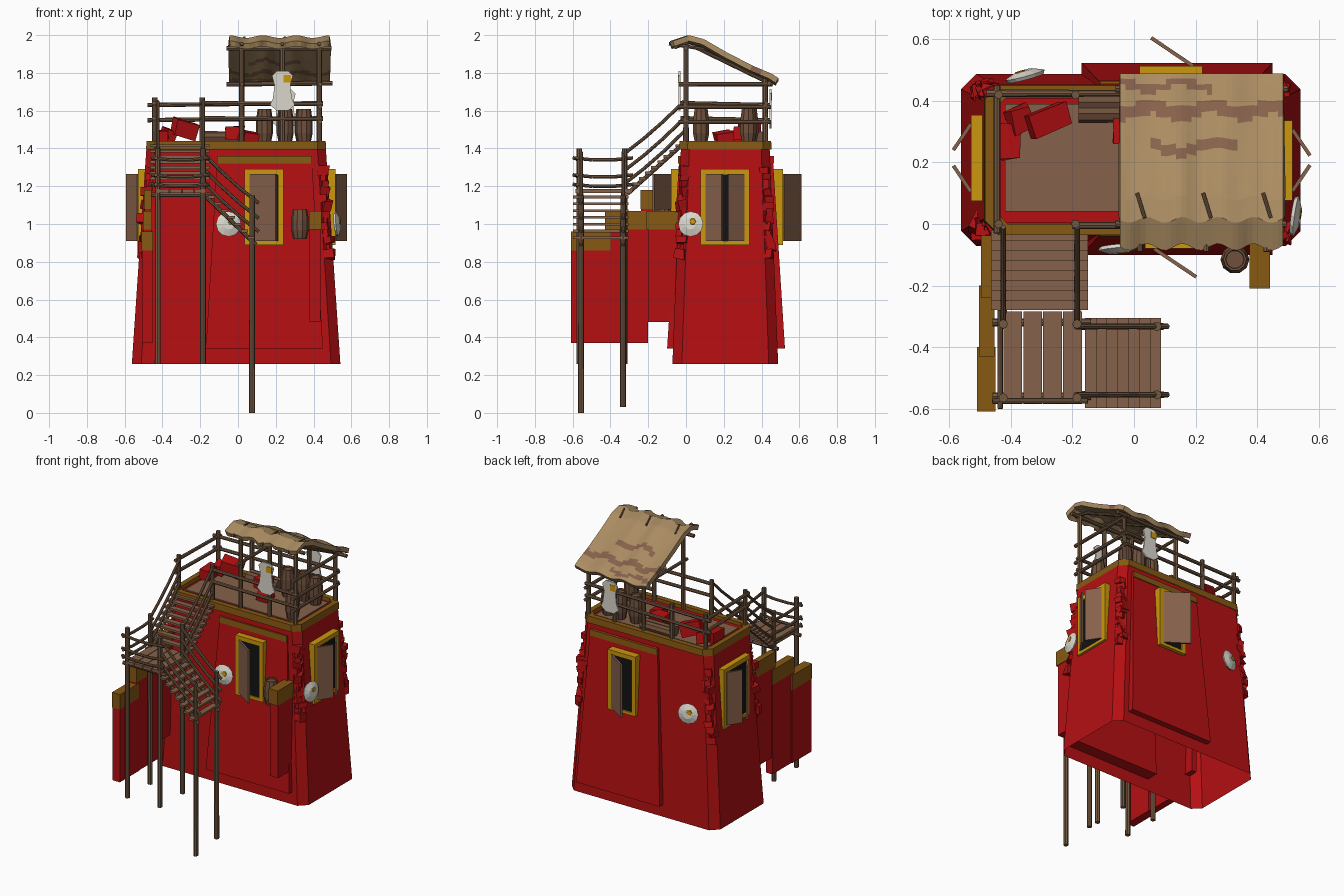
import bpy, bmesh, math, random
from mathutils import Vector, Matrix

if "Cube" in bpy.data.objects:
    bpy.data.objects.remove(bpy.data.objects["Cube"])
random.seed(4)

def mat(name, c):
    m = bpy.data.materials.new(name)
    m.diffuse_color = (*c, 1)
    m.use_nodes = True
    m.node_tree.nodes["Principled BSDF"].inputs["Base Color"].default_value = m.diffuse_color
    return m
RED = mat("red_plaster", (0.46, 0.005, 0.006))
TRIM = mat("mustard_trim", (0.24, 0.10, 0.006))
YEL = mat("yellow_frame", (0.60, 0.31, 0.004))
WOOD = mat("plank_wood", (0.24, 0.12, 0.07))
POLE = mat("pole_wood", (0.17, 0.098, 0.053))
DARK = mat("barrel_brown", (0.16, 0.08, 0.045))
TAN = mat("tan_cloth", (0.40, 0.26, 0.12))
WHITE = mat("white_hide", (0.70, 0.68, 0.60))
BLACK = mat("black_opening", (0.006, 0.006, 0.006))

def mesh(name, verts, faces, m, M=None):
    me = bpy.data.meshes.new(name)
    me.from_pydata([tuple(M @ Vector(v)) if M else tuple(v) for v in verts], [], faces)
    bm = bmesh.new()
    bm.from_mesh(me)
    bmesh.ops.recalc_face_normals(bm, faces=bm.faces)
    bm.to_mesh(me)
    bm.free()
    me.materials.append(m)
    ob = bpy.data.objects.new(name, me)
    bpy.context.collection.objects.link(ob)
    return ob

def loft(name, rings, m, M=None, caps=(True, True)):
    n = len(rings[0])
    f = [(k*n+i, k*n+(i+1) % n, (k+1)*n+(i+1) % n, (k+1)*n+i)
         for k in range(len(rings)-1) for i in range(n)]
    if caps[0]: f.append(tuple(range(n)))
    if caps[1]: f.append(tuple(range((len(rings)-1)*n, len(rings)*n)))
    return mesh(name, [v for r in rings for v in r], f, m, M)

def rect(x0, x1, y0, y1, z):
    return [(x0, y0, z), (x1, y0, z), (x1, y1, z), (x0, y1, z)]

def box(name, x0, x1, y0, y1, z0, z1, m, M=None):
    return loft(name, [rect(x0, x1, y0, y1, z0), rect(x0, x1, y0, y1, z1)], m, M)

def octa(hx, hy, c, z, cx=-0.01, cy=0.208):
    p = [(hx-c, -hy), (hx, -hy+c), (hx, hy-c), (hx-c, hy),
         (c-hx, hy), (-hx, hy-c), (-hx, c-hy), (c-hx, -hy)]
    return [(cx+x, cy+y, z) for x, y in p]

def ring(r, z, n=8):
    return [(r*math.cos(2*math.pi*i/n), r*math.sin(2*math.pi*i/n), z) for i in range(n)]

def pole(name, a, b, r=0.012, m=POLE):
    a, b = Vector(a), Vector(b)
    M = Matrix.Translation(a) @ (b-a).to_track_quat('Z', 'Y').to_matrix().to_4x4()
    return loft(name, [ring(r*1.05, 0), ring(r, (b-a).length)], m, M)

def rope_rail(name, a, b, r=0.009, sag=0.012):
    # slightly sagging rail in three pieces
    a, b = Vector(a), Vector(b)
    pts = [a.lerp(b, t) - Vector((0, 0, sag*4*t*(1-t))) for t in (0, 1/3, 2/3, 1)]
    for p, q in zip(pts, pts[1:]):
        pole(name, p, q, r)

# --- tower body (open underneath), trim, roof floor
loft("tower_body", [octa(0.552, 0.28, 0.05, 0.26), octa(0.475, 0.235, 0.045, 1.40)], RED, caps=(False, True))
loft("roof_trim", [octa(0.477, 0.245, 0.045, 1.395), octa(0.474, 0.243, 0.045, 1.44),
                   octa(0.44, 0.208, 0.04, 1.44), octa(0.44, 0.208, 0.04, 1.40)], TRIM, caps=(False, False))
box("roof_base", -0.44, 0.42, 0.005, 0.41, 1.39, 1.42, RED)
box("roof_floor", -0.42, 0.40, 0.04, 0.39, 1.41, 1.427, WOOD)

# --- raised trapezoid panels, front and back, with a mustard top strip
for s, side in ((1, "front"), (-1, "back")):
    M = Matrix.Translation((0, 0.212, 0)) @ Matrix.Diagonal((1, s, 1, 1))
    loft(side+"_panel", [rect(-0.17, 0.45, -0.312, -0.2, 0.34), rect(-0.11, 0.39, -0.247, -0.18, 1.36)], RED, M)
    loft(side+"_panel_strip", [rect(-0.112, 0.392, -0.255, -0.2, 1.32), rect(-0.11, 0.39, -0.253, -0.2, 1.36)], TRIM, M)

# --- windows: frame, dark opening, shutters
def window(side, loc, deg, w, double):
    M = Matrix.Translation(loc) @ Matrix.Rotation(math.radians(deg), 4, 'Z')
    h = w/2
    for x0, x1, z0, z1 in ((-h, .03-h, -.2, .2), (h-.03, h, -.2, .2), (-h, h, .17, .2), (-h, h, -.2, -.18)):
        box(side+"_window_frame", x0, x1, 0, 0.07, z0, z1, YEL, M)
    box(side+"_window_opening", .03-h, h-.03, 0.010, 0.018, -.18, .17, BLACK, M)
    L = 0.102 if double else 0.165
    for k in ((1, -1) if double else (1,)):
        H = M @ Matrix.Diagonal((k, 1, 1, 1)) @ Matrix.Translation((.03-h, 0, 0)) @ Matrix.Rotation(math.radians(-34), 4, 'Z')
        box(side+"_shutter", 0, L, -0.006, 0.006, -0.18, 0.175, WOOD, H)
window("front", (0.138, -0.08, 1.09), 0, 0.205, False)
window("back", (0.12, 0.513, 1.09), 180, 0.205, False)
window("right", (0.515, 0.207, 1.09), 90, 0.26, True)
window("left", (-0.53, 0.215, 1.09), -90, 0.28, True)

# --- broken masonry on corners and roof
def stone(name, p, s, m=RED):
    R = Matrix.Translation(p) @ Matrix.Rotation(random.uniform(-.5, .5), 4, (random.random(), random.random(), 1))
    v = [[c*random.uniform(.75, 1.1) for c in (a*s[0], b*s[1], d*s[2])]
         for d in (-.5, .5) for a, b in ((-1, -1), (1, -1), (1, 1), (-1, 1)) for a, b in ((a/2, b/2),)]
    loft(name, [v[:4], v[4:]], m, R)
for sx in (-1, 1):
    for sy in (-1, 1):
        for i in range(13):
            z = 0.84 + 0.037*i
            t = (z-0.26)/1.14
            stone("corner_stone", (-0.01+sx*(0.530-0.077*t+random.uniform(-.02, .01)),
                  0.208+sy*(0.258-0.045*t+random.uniform(-.02, .01)), z),
                  [random.uniform(.035, .065) for _ in range(3)])
for x, y, z, s in ((-.28, .34, 1.50, (.15, .09, .09)), (-.4, .27, 1.46, (.07, .12, .07)), (-.37, .34, 1.47, (.08, .08, .07)),
                   (-.02, .3, 1.48, (.11, .09, .08)), (.06, .2, 1.46, (.1, .1, .06))):
    stone("roof_rubble", (x, y, z), s)

# --- stepped wall at left, small buttress at right
for i, (y0, y1, z0, z1) in enumerate(((-.61, -.40, .37, .96), (-.43, -.20, .37, 1.07), (-.24, -.0, .48, 1.18))):
    x0, x1 = -.51+.006*i, -.45-.004*i
    box("step_wall", x0+.002, x1-.002, y0+.002, y1, z0, z1-.1, RED)
    box("step_wall_cap", x0, x1, y0, y1, z1-.1, z1, TRIM)
box("buttress", .378, .438, -.20, -.03, .48, .97, RED)
box("buttress_cap", .375, .442, -.21, -.03, .97, 1.07, TRIM)

# --- barrels and bundle
def barrel(name, x, y, z, r, h):
    loft(name, [ring(r*a, h*b, 10) for a, b in ((.75, 0), (1, .3), (1, .65), (.8, 1), (.65, 1), (.62, .95))],
         DARK, Matrix.Translation((x, y, z)))
for x, y in ((.14, .33), (.25, .34), (.345, .33), (.35, .08)):
    barrel("roof_barrel", x, y, 1.425, .045, .185)
barrel("window_jar", .328, -.115, .92, .047, .16)
for y in (.36, .395):
    pole("log_bundle", (-.18, y, 1.46), (.05, y, 1.46), .03, DARK)

# --- roof railing
for x, y in ((-.44, 0), (-.19, 0), (-.44, .42), (-.19, .42)):
    pole("rail_post", (x, y, 1.38), (x, y, 1.67), .014)
for z in (1.64, 1.56):
    pole("front_rail", (-.2, -.005, z), (.45, -.005, z-.005), .011)
    pole("back_rail", (-.48, .425, z-.01), (.45, .425, z), .011)
    pole("left_rail", (-.445, -.03, z), (-.445, .45, z-.01), .011)
for z in (1.74, 1.62, 1.54):
    pole("right_rail", (.435, -.04, z), (.435, .45, z), .011)

# --- canopy: posts, beams, rafters, sagging cloth
for x in (.02, .235, .43):
    pole("canopy_front_post", (x, 0, 1.40), (x, 0, 1.95), .014)
    pole("canopy_back_post", (x, .42, 1.40), (x, .42, 1.77), .014)
    pole("rafter", (x, -.09, 1.955), (x, .1, 1.925), .009)
    pole("rafter", (x, 0.05, 1.935), (x, .46, 1.735), .009)
    pole("cloth_peg", (x-.01, .10, 1.965), (x+.015, .02, 1.988), .006)
pole("front_beam", (-.06, 0, 1.93), (.495, 0, 1.93), .012)
pole("back_beam", (-.06, .44, 1.74), (.5, .44, 1.745), .012)
pole("side_beam", (.02, -.04, 1.74), (.02, .45, 1.74), .01)

prof = [(-.09, 1.962), (0, 1.992), (.08, 1.972), (.2, 1.905), (.35, 1.83), (.45, 1.79), (.49, 1.765)]
def cloth_z(y):
    for (a, za), (b, zb) in zip(prof, prof[1:]):
        if y <= b + 1e-6:
            return za + (zb-za)*(y-a)/(b-a)
N = 32
V = [(-.045+.53*i/N, -.075*(1+.15*math.sin(i*.9))*(1-j/N)+.49*j/N,
      cloth_z(-.09+.58*j/N) + .007*math.cos(i/N*6*math.pi)) for j in range(N+1) for i in range(N+1)]
F = [(j*(N+1)+i, j*(N+1)+i+1, (j+1)*(N+1)+i+1, (j+1)*(N+1)+i) for j in range(N) for i in range(N)]
cloth = mesh("canopy_cloth", V, F, TAN)
cloth.data.materials.append(WOOD)
for p in cloth.data.polygons:   # weathered streaks
    x, y, _ = p.center
    w = .012*math.sin(x*31)
    if (abs(y-.37-w) < .022) or (abs(y-.24-w-.05*x) < .018 and .05 < x < .33) or (abs(y-.45+w) < .012 and x < .25):
        p.material_index = 1
so = cloth.modifiers.new("thick", 'SOLIDIFY')
so.thickness, so.offset = .03, -1

# --- stairs: landing, two flights, stilts, rails
for i in range(4):
    box("landing_plank", -.425+.065*i, -.364+.065*i, -.585, -.285, 1.165, 1.185, WOOD)
for y in (-.56, -.32):
    pole("landing_beam", (-.46, y, 1.155), (-.14, y, 1.155), .012)
for i in range(8):
    y, z = -.28+.032*i, 1.205+.029*i
    box("upper_step", -.465, -.15, y, y+.036, z, z+.014, WOOD)
for i in range(7):
    x, z = -.16+.035*i, 1.15-.036*i
    box("lower_step", x, x+.038, -.598, -.305, z-.014, z, WOOD)
for x in (-.425, -.185):
    pole("upper_stringer", (x, -.31, 1.16), (x, -.02, 1.42), .011)
    for y in (-.565, -.325):
        pole("landing_post", (x, y, .26), (x, y, 1.40), .015)
    for d in (0, .09, .16):
        rope_rail("upper_rail", (x, -.33, 1.37-d), (x, -.01, 1.65-d))
for y in (-.555, -.333):
    pole("lower_stringer", (-.185, y, 1.16), (.095, y, .89), .011)
    pole("stair_foot_post", (.075, y, 0 if y < -.5 else .03), (.075, y, 1.15), .015)
    for d in (0, .08, .15):
        rope_rail("lower_rail", (-.19, y, 1.38-d), (.11, y, 1.11-d))
for z in (1.35, 1.26, 1.21):
    rope_rail("landing_front_rail", (-.46, -.575, z), (-.15, -.575, z))
    rope_rail("landing_left_rail", (-.435, -.60, z), (-.435, -.28, z))

# --- round shields on walls, hanging hides
def shield(name, loc, deg, tilt):
    M = Matrix.Translation(loc) @ Matrix.Rotation(math.radians(deg), 4, 'Z') @ Matrix.Rotation(math.radians(90+tilt), 4, 'X')
    loft(name, [ring(.06, -.012, 12), ring(.067, 0, 12), ring(.03, .014, 12)], WHITE, M)
    loft(name+"_mark", [ring(.018, .013, 6), ring(.016, .0165, 6)], YEL, M @ Matrix.Translation((.012, .012, 0)))
shield("front_shield", (-.05, -.082, 1.0), 5, -5)
shield("right_shield", (.527, .025, 1.0), 82, -5)
shield("back_shield", (-.355, .485, 1.0), 195, -5)

def hide(name, loc, deg):
    M = Matrix.Translation(loc) @ Matrix.Rotation(math.radians(deg), 4, 'Z')
    half = [(.03, .105), (.055, .08), (.042, .03), (.05, -.04), (.066, -.075), (.03, -.105)]
    pts = half + [(-x, z) for x, z in reversed(half)]
    loft(name, [[(x, y, z) for x, z in pts] for y in (-.005, .005)], WHITE, M)
    box(name+"_patch", .005, .045, -.008, -.004, .045, .085, YEL, M)
hide("front_hide", (.235, -.035, 1.705), 0)
hide("back_hide", (.25, .448, 1.61), 180)
